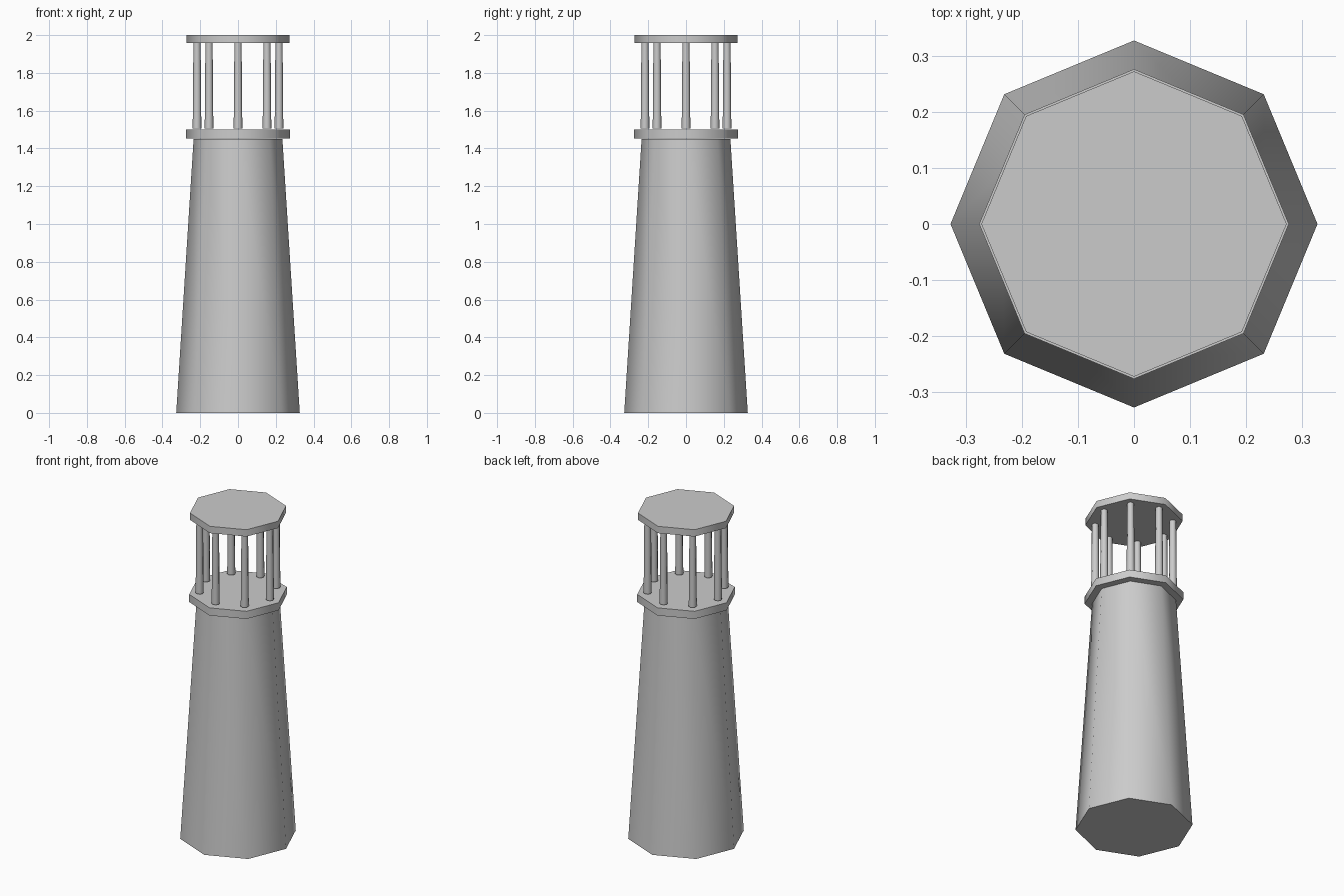
import bpy
import math

cube = bpy.data.objects.get("Cube")
if cube:
    bpy.data.objects.remove(cube, do_unlink=True)

# Single stone colour
stone = bpy.data.materials.new("stone_grey")
stone.use_nodes = True
colour = (0.6, 0.6, 0.6, 1)
stone.diffuse_color = colour
stone.node_tree.nodes["Principled BSDF"].inputs["Base Color"].default_value = colour


def prism(name, r_bottom, r_top, z_bottom, z_top, x=0, y=0, sides=8):
    """Tapered upright prism with a corner on each axis and softly shaded sides."""
    bpy.ops.mesh.primitive_cone_add(
        vertices=sides, radius1=r_bottom, radius2=r_top,
        depth=z_top - z_bottom, location=(x, y, (z_bottom + z_top) / 2))
    obj = bpy.context.object
    obj.name = name
    obj.data.name = name
    obj.data.materials.append(stone)
    bpy.ops.object.shade_smooth_by_angle(angle=math.radians(50))
    return obj


# Tapering tower body
prism("tower", 0.327, 0.235, 0, 1.45)

# Gallery floor and roof slabs
prism("gallery_floor", 0.276, 0.276, 1.453, 1.5)
prism("roof", 0.272, 0.272, 1.958, 2.0)

# Ring of slim posts, one under each roof corner
POSTS = 8
for i in range(POSTS):
    a = math.tau * i / POSTS
    prism(f"post_{i + 1}", 0.023, 0.019, 1.506, 1.958,
          0.217 * math.cos(a), 0.217 * math.sin(a))
